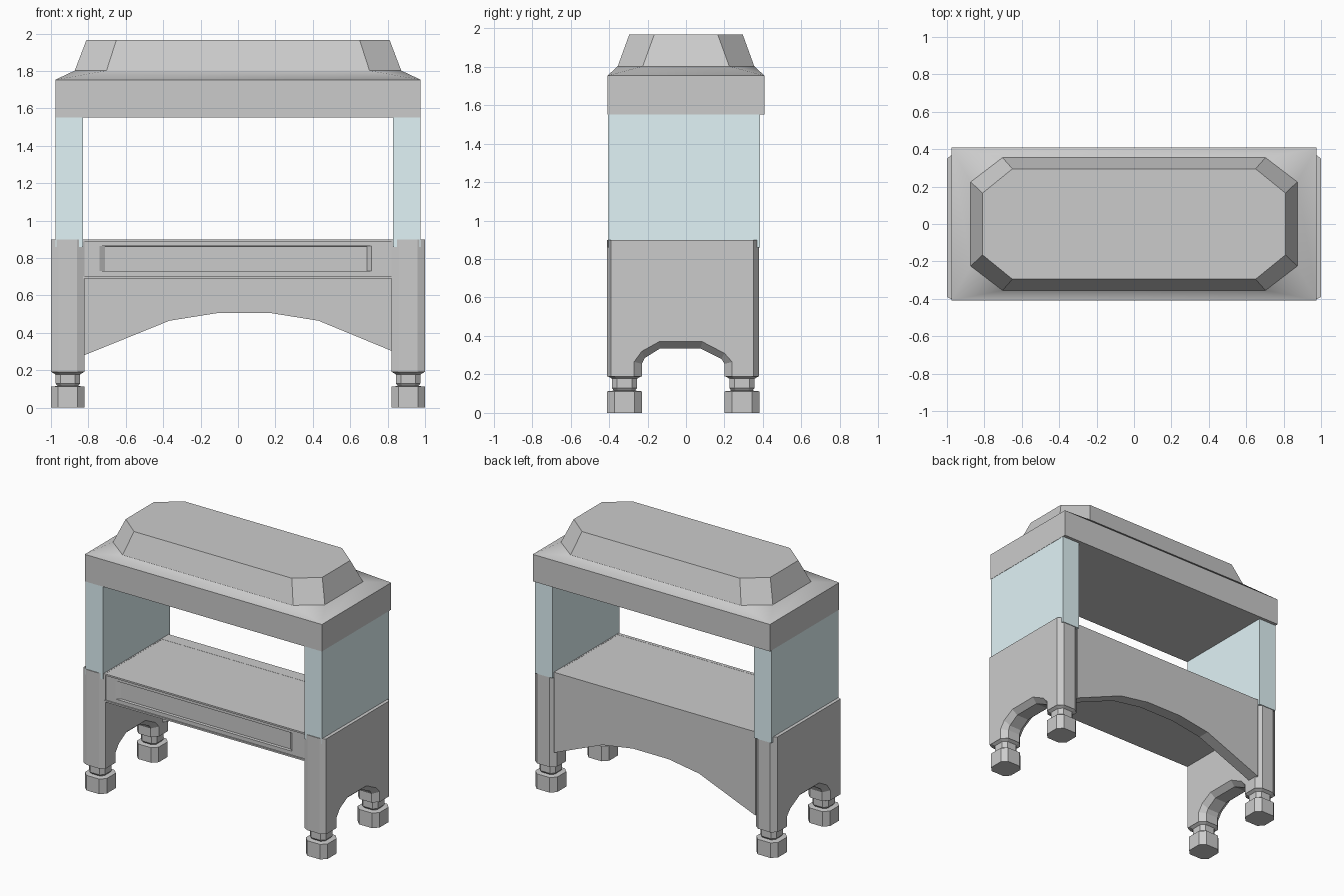
import bpy, bmesh

if "Cube" in bpy.data.objects:
    bpy.data.objects.remove(bpy.data.objects["Cube"])


def loft(name, rings, mirror=False):
    """Skin matching closed rings of points and cap both ends."""
    bm = bmesh.new()
    vs = [[bm.verts.new(p) for p in ring] for ring in rings]
    n = len(rings[0])
    for a, b in zip(vs, vs[1:]):
        for i in range(n):
            j = (i + 1) % n
            bm.faces.new((a[i], a[j], b[j], b[i]))
    bm.faces.new(vs[0])
    bm.faces.new(vs[-1])
    bmesh.ops.remove_doubles(bm, verts=bm.verts, dist=0.0005)
    bmesh.ops.recalc_face_normals(bm, faces=bm.faces)
    mesh = bpy.data.meshes.new(name)
    bm.to_mesh(mesh)
    bm.free()
    ob = bpy.data.objects.new(name, mesh)
    bpy.context.collection.objects.link(ob)
    if mirror:
        ob.modifiers.new("Mirror", 'MIRROR').use_axis[0] = True
    return ob


def rect_xz(x0, x1, z0, z1, y):
    return [(x0, y, z0), (x1, y, z0), (x1, y, z1), (x0, y, z1)]


def box(name, x0, x1, y0, y1, z0, z1, mirror=False):
    return loft(name, [rect_xz(x0, x1, z0, z1, y) for y in (y0, y1)], mirror)


def octagon(hx, hy, cx, cy, z, ox=0, oy=0):
    """Rectangle of half size hx, hy with corners cut by cx, cy."""
    pts = [(hx, -hy + cy), (hx, hy - cy), (hx - cx, hy), (-hx + cx, hy),
           (-hx, hy - cy), (-hx, -hy + cy), (-hx + cx, -hy), (hx - cx, -hy)]
    return [(ox + x, oy + y, z) for x, y in pts]


# End panels: two posts joined by an arch, with chamfered edges
full = [(-.41, .9), (-.41, .19), (-.23, .19), (-.23, .255), (-.215, .285),
        (-.135, .335), (.075, .335), (.185, .28), (.2, .255), (.2, .19),
        (.38, .19), (.38, .9)]
inset = [(-.39, .9), (-.39, .19), (-.27, .19), (-.27, .265), (-.23, .32),
         (-.14, .37), (.085, .37), (.2, .31), (.24, .265), (.24, .19),
         (.35, .19), (.35, .9)]
layers = [(.82, inset), (.86, full), (.96, full), (1.0, inset)]
loft("end_panel", [[(x, y, z) for y, z in o] for x, o in layers], True)

# Feet: octagonal block, neck and flare into the post
for name, y in (("front_foot", -.32), ("back_foot", .291)):
    rings = [octagon(h, h, c, c, z, .91, y) for h, c, z in (
        (.09, .037, 0), (.09, .037, .112), (.055, .022, .116),
        (.066, .027, .13), (.066, .027, .178), (.086, .036, .19),
        (.086, .036, .2))]
    loft(name, rings, True)

# Drawer box with recessed front panel
loft("drawer_box", [
    rect_xz(-.825, .825, .69, .899, .36),
    rect_xz(-.825, .825, .69, .899, -.385),
    rect_xz(-.74, .715, .73, .865, -.385),
    rect_xz(-.71, .69, .732, .863, -.365)])
box("lower_moulding", -.83, .83, -.395, -.37, .69, .702)
box("upper_moulding", -.83, .83, -.395, -.37, .888, .9)

# Back panel with a shallow arch
arch = [(-.83, .9), (-.83, .277), (-.366, .465), (-.115, .505),
        (.18, .505), (.43, .465), (.83, .3), (.83, .9)]
loft("back_panel", [[(x, y, z) for x, z in arch] for y in (.28, .37)])

# Pale blue side blocks
blue = bpy.data.materials.new("pale_blue")
blue.diffuse_color = (.75, .9, .93, 1)
blue.use_nodes = True
blue.node_tree.nodes["Principled BSDF"].inputs["Base Color"].default_value = blue.diffuse_color
side = box("side_block", .83, .975, -.405, .385, .86, 1.552, True)
side.data.materials.append(blue)

# Canopy: rectangular band, shallow skirt, faceted crown
canopy = loft("canopy", [
    octagon(.977, .408, 0, 0, 1.552), octagon(.977, .408, 0, 0, 1.753),
    octagon(.873, .355, .17, .13, 1.802)])
for f in canopy.data.polygons:
    f.use_smooth = .3 < f.normal.z < .995
loft("crown", [octagon(.873, .355, .17, .13, 1.802),
               octagon(.81, .295, .16, .13, 1.967)])
